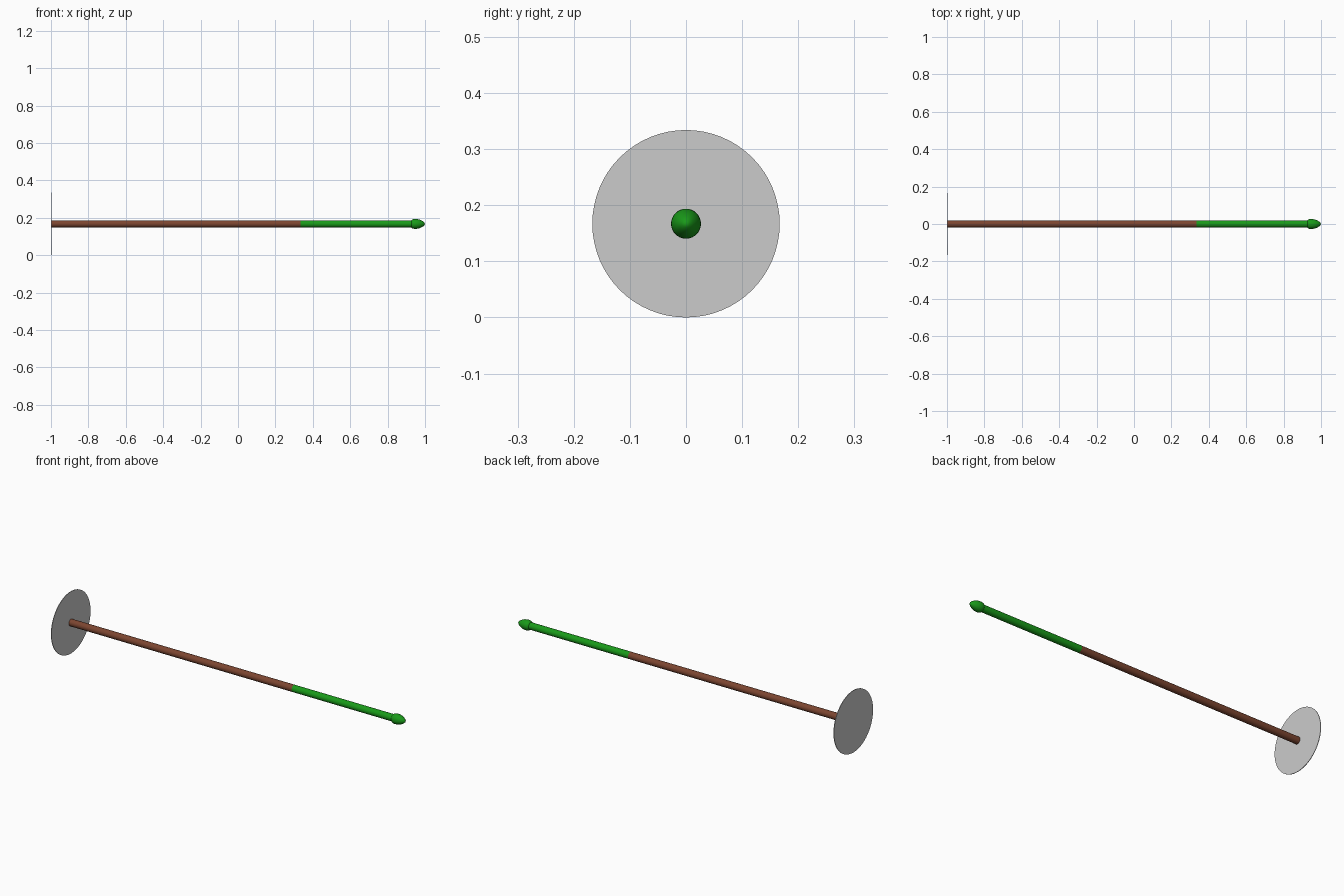
import bpy, bmesh, math

if "Cube" in bpy.data.objects:
    bpy.data.objects.remove(bpy.data.objects["Cube"])

AXIS_Z = 0.167
SIDES = 32


def material(name, rgb):
    m = bpy.data.materials.new(name)
    m.diffuse_color = (*rgb, 1)
    m.use_nodes = True
    m.node_tree.nodes["Principled BSDF"].inputs["Base Color"].default_value = m.diffuse_color
    return m


def lathe(name, profile, sides=SIDES, mat=None):
    """Revolve (x, radius) points around the long axis; ends are closed."""
    bm = bmesh.new()
    rings = []
    for x, r in profile:
        n = 1 if r == 0 else sides
        rings.append([bm.verts.new((x, r * math.cos(2 * math.pi * i / sides),
                                    AXIS_Z + r * math.sin(2 * math.pi * i / sides)))
                      for i in range(n)])
    for a, b in zip(rings, rings[1:]):
        for i in range(sides):
            j = (i + 1) % sides
            if len(b) == 1:
                bm.faces.new((a[i], a[j], b[0]))
            else:
                bm.faces.new((a[i], a[j], b[j], b[i]))
    for ring in (rings[0], rings[-1]):
        if len(ring) > 1:
            bm.faces.new(ring)
    bmesh.ops.recalc_face_normals(bm, faces=bm.faces)
    me = bpy.data.meshes.new(name)
    bm.to_mesh(me)
    bm.free()
    ob = bpy.data.objects.new(name, me)
    bpy.context.collection.objects.link(ob)
    if mat:
        me.materials.append(mat)
    bpy.ops.object.select_all(action='DESELECT')
    ob.select_set(True)
    bpy.context.view_layer.objects.active = ob
    bpy.ops.object.shade_smooth_by_angle(angle=math.radians(40))
    return ob


brown = material("brown", (0.20, 0.06, 0.03))
green = material("green", (0.01, 0.32, 0.01))

# Thin round guard plate
lathe("guard_disc", [(-1.0, 0.167), (-0.997, 0.167)], 64)
# Handle and coloured front section
lathe("brown_shaft", [(-0.999, 0.0187), (0.333, 0.0187)], mat=brown)
lathe("green_shaft", [(0.333, 0.0187), (0.94, 0.0187)], mat=green)
# Bulging rounded tip
lathe("tip", [(0.927, 0.0187), (0.930, 0.0225), (0.936, 0.0253), (0.945, 0.0267),
              (0.956, 0.0262), (0.968, 0.0238), (0.980, 0.0190), (0.990, 0.0130),
              (0.997, 0.0065), (1.0, 0)], mat=green)
